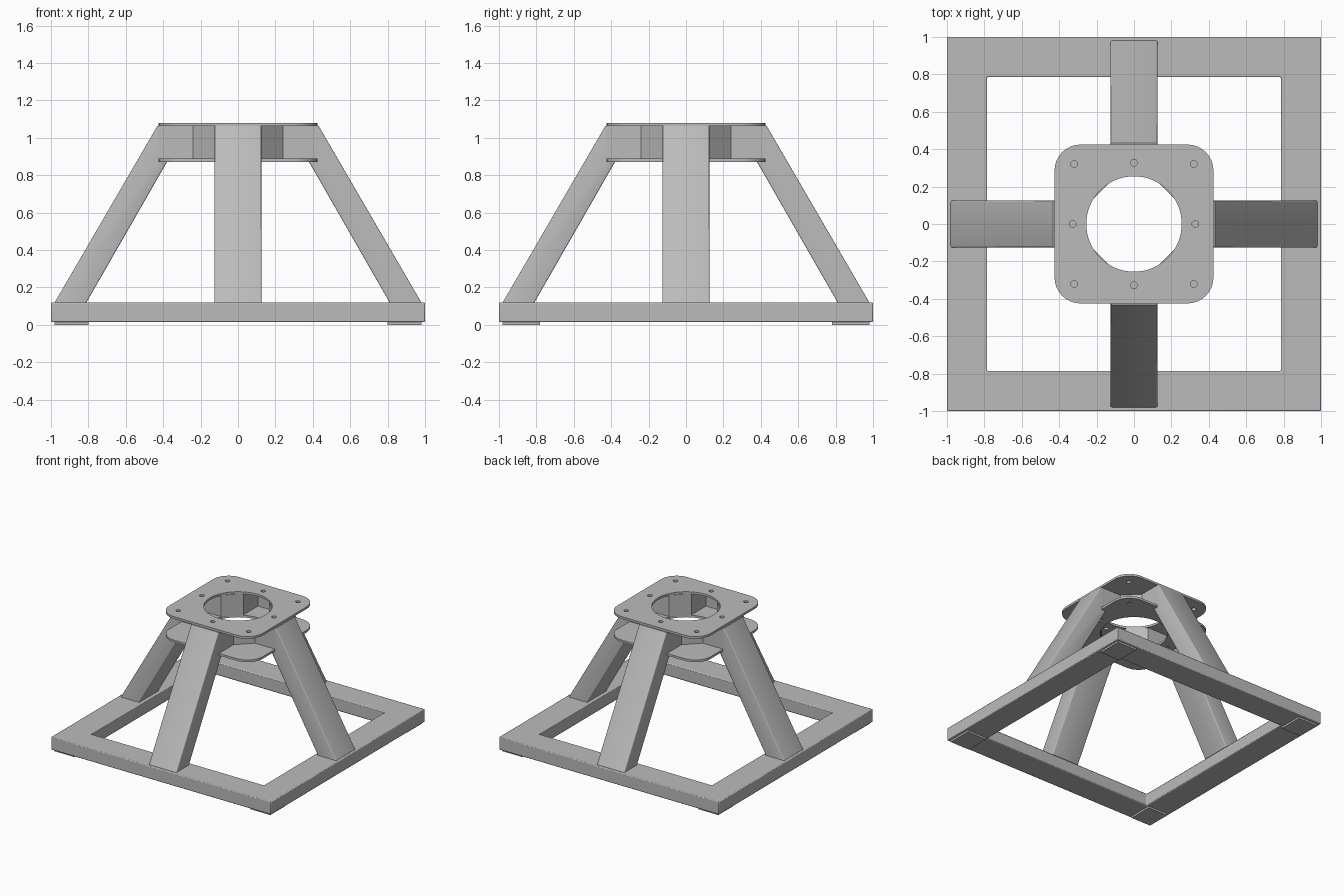
import bpy, bmesh
from math import sin, cos, pi, radians
from mathutils import Matrix

cube = bpy.data.objects.get("Cube")
if cube:
    bpy.data.objects.remove(cube)

steel = bpy.data.materials.new("grey steel")
steel.use_nodes = True
GREY = (0.5, 0.5, 0.5, 1)
steel.diffuse_color = GREY
steel.node_tree.nodes["Principled BSDF"].inputs["Base Color"].default_value = GREY


def add_object(name, mesh, turn=0):
    obj = bpy.data.objects.new(name, mesh)
    bpy.context.collection.objects.link(obj)
    mesh.transform(Matrix.Rotation(turn, 4, 'Z'))
    mesh.materials.clear()
    mesh.materials.append(steel)
    bpy.ops.object.select_all(action='DESELECT')
    obj.select_set(True)
    bpy.context.view_layer.objects.active = obj
    bpy.ops.object.shade_smooth_by_angle(angle=radians(35))
    return obj


def circle(r, cx=0, cy=0, n=16):
    return [(cx + r * cos(2 * pi * i / n), cy + r * sin(2 * pi * i / n)) for i in range(n)]


def rounded_square(half, r, steps=8):
    pts = []
    for q, (sx, sy) in enumerate([(1, 1), (-1, 1), (-1, -1), (1, -1)]):
        for i in range(steps + 1):
            a = (q + i / steps) * pi / 2
            pts.append((sx * (half - r) + r * cos(a), sy * (half - r) + r * sin(a)))
    return pts


def square(h):
    return [(h, h), (-h, h), (-h, -h), (h, -h)]


def slab(name, loops, z0, z1):
    """Flat outline with holes, extruded from z0 to z1."""
    curve = bpy.data.curves.new(name, 'CURVE')
    curve.dimensions = '2D'
    curve.fill_mode = 'BOTH'
    curve.extrude = (z1 - z0) / 2
    for pts in loops:
        spline = curve.splines.new('POLY')
        spline.points.add(len(pts) - 1)
        for p, (x, y) in zip(spline.points, pts):
            p.co = (x, y, 0, 1)
        spline.use_cyclic_u = True
    temp = bpy.data.objects.new(name, curve)
    bpy.context.collection.objects.link(temp)
    bpy.context.view_layer.update()
    mesh = bpy.data.meshes.new_from_object(
        temp.evaluated_get(bpy.context.evaluated_depsgraph_get()))
    bpy.data.objects.remove(temp)
    bm = bmesh.new()
    bm.from_mesh(mesh)
    bmesh.ops.remove_doubles(bm, verts=bm.verts, dist=1e-4)
    bmesh.ops.translate(bm, verts=bm.verts, vec=(0, 0, (z0 + z1) / 2))
    bmesh.ops.recalc_face_normals(bm, faces=bm.faces)
    bm.to_mesh(mesh)
    bm.free()
    return add_object(name, mesh)


def prism(name, profile, axis, lo, hi, turn=0, round_edges=(), radius=0.015):
    """Profile extruded along 'y' (profile in xz) or 'z' (profile in xy)."""
    bm = bmesh.new()
    place = (lambda a, b, t: (a, t, b)) if axis == 'y' else (lambda a, b, t: (a, b, t))
    low = [bm.verts.new(place(a, b, lo)) for a, b in profile]
    high = [bm.verts.new(place(a, b, hi)) for a, b in profile]
    n = len(profile)
    bm.faces.new(low)
    bm.faces.new(high[::-1])
    for i in range(n):
        j = (i + 1) % n
        bm.faces.new((low[i], high[i], high[j], low[j]))
    bmesh.ops.recalc_face_normals(bm, faces=bm.faces)
    edges = [bm.edges.get((s[i], s[(i + 1) % n])) for i in round_edges for s in (low, high)]
    if edges:
        bmesh.ops.bevel(bm, geom=edges, offset=radius, segments=3, profile=0.5,
                        affect='EDGES', clamp_overlap=True)
    mesh = bpy.data.meshes.new(name)
    bm.to_mesh(mesh)
    bm.free()
    return add_object(name, mesh, turn)


# Square base frame
frame = slab("base_frame", [square(1.0), square(0.785)], 0.015, 0.12)
bevel = frame.modifiers.new("soft_edges", 'BEVEL')
bevel.width = 0.006
bevel.segments = 2

# Foot pads under the frame corners
for side, sx in (("left", 1), ("right", -1)):
    for end, sy in (("front", -1), ("back", 1)):
        pad = [(sx * x, sy * y) for x, y in
               [(0.8, 0.78), (0.98, 0.78), (0.98, 0.98), (0.8, 0.98)]]
        prism(f"foot_pad_{end}_{side}", pad, 'z', 0, 0.015)

# Mounting plates with centre bore and bolt holes
outline = rounded_square(0.425, 0.14)
bore = circle(0.255, n=64)
bolts = [circle(0.018, x, y) for x in (-0.32, 0.32) for y in (-0.32, 0.32)]
bolts += [circle(0.018, *p) for p in ((0.328, 0), (-0.328, 0), (0, 0.328), (0, -0.328))]
slab("top_plate", [outline, bore] + bolts, 1.062, 1.08)
slab("lower_plate", [outline, bore], 0.878, 0.888)
slab("lower_plate_bolt_face", [outline, bore] + bolts, 0.87, 0.878)

# Slanted legs and the folded corner webs between the plates
leg = [(0.98, 0.12), (0.432, 1.062), (0.424, 0.87), (0.38, 0.87), (0.81, 0.12)]
leg[2:2] = [(0.424, 1.062)]
web = [(0.424, 0.125), (0.24, 0.125), (0.125, 0.24), (0.125, 0.424),
       (0.115, 0.424), (0.115, 0.236), (0.236, 0.115), (0.424, 0.115)]
for k, name in enumerate(("left", "back", "right", "front")):
    prism(f"leg_{name}", leg, 'y', -0.125, 0.125, k * pi / 2, round_edges=(0, 4))
    prism(f"corner_web_{k + 1}", web, 'z', 0.888, 1.062, k * pi / 2)
